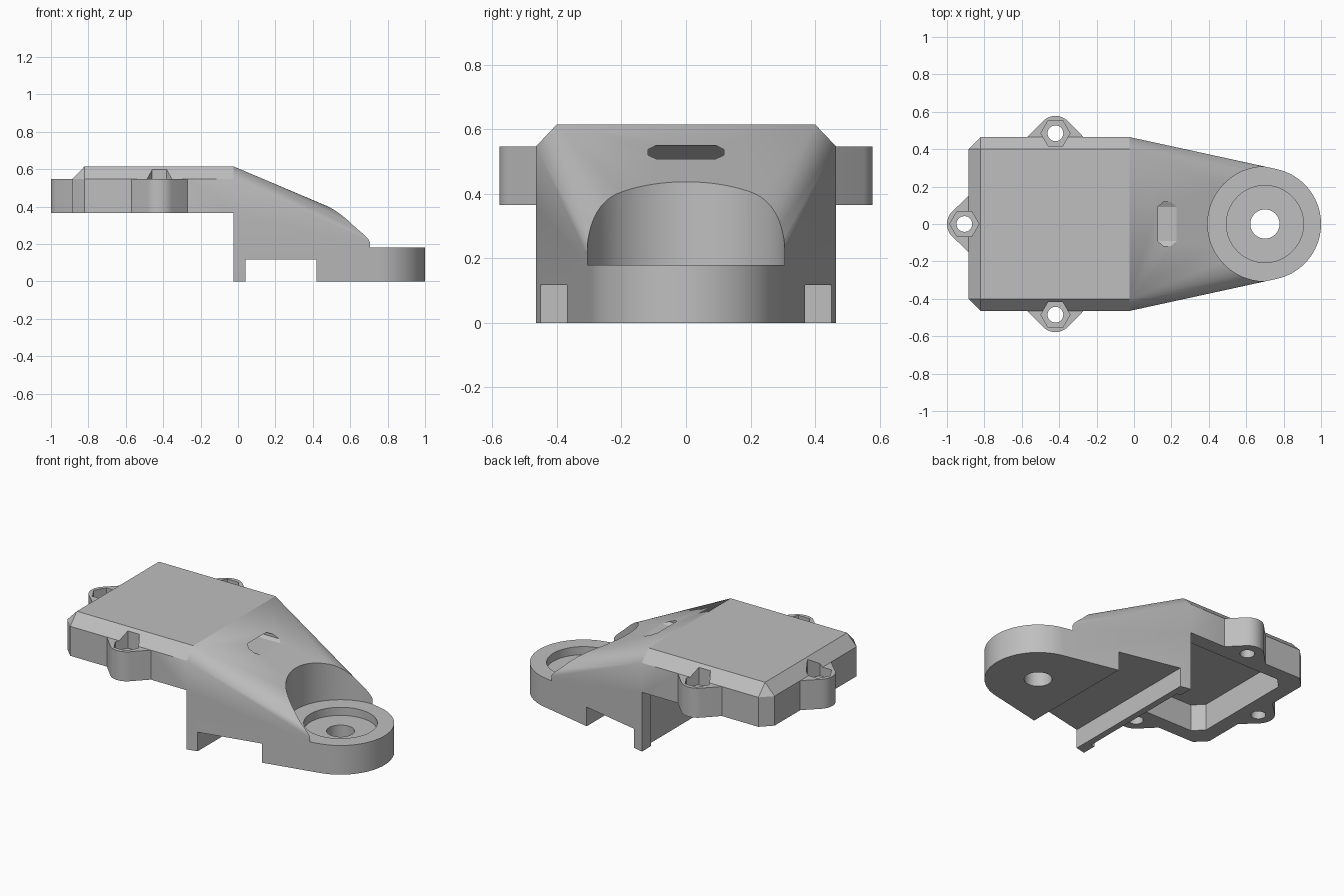
import bpy, bmesh, math

default = bpy.data.objects.get("Cube")
if default:
    bpy.data.objects.remove(default, do_unlink=True)

grey = bpy.data.materials.new("plain grey")
grey.use_nodes = True
colour = (0.52, 0.52, 0.52, 1)
grey.diffuse_color = colour
bsdf = next(n for n in grey.node_tree.nodes if n.type == 'BSDF_PRINCIPLED')
bsdf.inputs["Base Color"].default_value = colour


def hull(name, points):
    """Convex solid around a few points."""
    bm = bmesh.new()
    for p in points:
        bm.verts.new(p)
    res = bmesh.ops.convex_hull(bm, input=bm.verts)
    inside = {g for g in res["geom_interior"] + res["geom_unused"]
              if isinstance(g, bmesh.types.BMVert)}
    bmesh.ops.delete(bm, geom=list(inside), context='VERTS')
    bmesh.ops.dissolve_limit(bm, angle_limit=0.002, verts=bm.verts, edges=bm.edges)
    bmesh.ops.recalc_face_normals(bm, faces=bm.faces)
    mesh = bpy.data.meshes.new(name)
    bm.to_mesh(mesh)
    bm.free()
    mesh.materials.append(grey)
    obj = bpy.data.objects.new(name, mesh)
    bpy.context.collection.objects.link(obj)
    return obj


def ring(x, y, r, n):
    return [(x + r * math.cos(math.tau * i / n), y + r * math.sin(math.tau * i / n))
            for i in range(n)]


def extrude(outline, low, high):
    return [(x, y, z) for x, y in outline for z in (low, high)]


def combine(target, tool, operation):
    """Apply one boolean and discard the tool."""
    mod = target.modifiers.new("boolean", 'BOOLEAN')
    mod.operation = operation
    mod.solver = 'EXACT'
    mod.object = tool
    bpy.context.view_layer.objects.active = target
    bpy.ops.object.modifier_apply(modifier=mod.name)
    bpy.data.objects.remove(tool, do_unlink=True)


def bevelled(back, front, half, chamfer):
    """Plan outline with two cut rear corners."""
    return [(front, -half), (front, half), (back + chamfer, half),
            (back, half - chamfer), (back, chamfer - half), (back + chamfer, -half)]


FRONT, HALF, CH = -0.025, 0.465, 0.065
BASE, SHOULDER, TOP = 0.365, 0.547, 0.615
TIP_X, TIP_R, TIP_Z = 0.7, 0.3, 0.18

# Chamfered rear housing
roof = [(x, y, TOP) for x in (-0.82, FRONT) for y in (-0.4, 0.4)]
cover = hull("bracket_cover",
             extrude(bevelled(-0.885, FRONT, HALF, CH), BASE, SHOULDER) + roof)

# Sloping arm that tapers to a round tip
section = [(FRONT, s * y, z) for s in (-1, 1)
           for y, z in ((HALF, 0), (HALF, SHOULDER), (0.4, TOP))]
arm = hull("arm", section + extrude(ring(TIP_X, 0, TIP_R, 96), 0, TIP_Z))
combine(cover, arm, 'UNION')

# Screw ears on both sides and at the back
ears = [(-0.42, 0.485, [(-0.57, 0.465), (-0.27, 0.465), (-0.42, 0.4)]),
        (-0.42, -0.485, [(-0.57, -0.465), (-0.27, -0.465), (-0.42, -0.4)]),
        (-0.907, 0, [(-0.885, 0.15), (-0.885, -0.15), (-0.82, 0)])]
for x, y, root in ears:
    ear = hull("ear", extrude(ring(x, y, 0.093, 48) + root, BASE, SHOULDER))
    combine(cover, ear, 'UNION')

# Underside pocket and rail notch
combine(cover, hull("pocket", extrude(bevelled(-0.79, 0.0, 0.375, 0.06), -0.1, 0.53)),
        'DIFFERENCE')
notch = [(x, y) for x in (0.04, 0.42) for y in (-0.6, 0.6)]
combine(cover, hull("notch", extrude(notch, -0.1, 0.118)), 'DIFFERENCE')

# Round clearance, recess and bolt hole at the tip
for radius, low in ((0.306, TIP_Z), (0.206, 0.13), (0.078, -0.1)):
    bore = hull("bore", extrude(ring(TIP_X, 0, radius, 96), low, 0.8))
    combine(cover, bore, 'DIFFERENCE')

# Nut sockets and screw holes in the ears
for x, y, root in ears:
    for radius, sides, low in ((0.078, 6, 0.49), (0.042, 32, 0.3)):
        hole = hull("hole", extrude(ring(x, y, radius, sides), low, 0.8))
        combine(cover, hole, 'DIFFERENCE')

# Cable slot in the slope, with an overhanging end
slot = []
for s in (-1, 1):
    for y, z in ((0.092, 0.508), (0.117, 0.52), (0.117, 0.538), (0.092, 0.55)):
        inner = 0.05 + (z - 0.508) * 1.6
        slot += [(inner, s * y, z), (0.35, s * y, z)]
combine(cover, hull("slot", slot), 'DIFFERENCE')

# Smooth the round walls, keep the edges crisp
cover.data.materials.clear()
cover.data.materials.append(grey)
for poly in cover.data.polygons:
    poly.material_index = 0
bpy.ops.object.select_all(action='DESELECT')
cover.select_set(True)
bpy.context.view_layer.objects.active = cover
bpy.ops.object.shade_smooth_by_angle(angle=math.radians(20))
